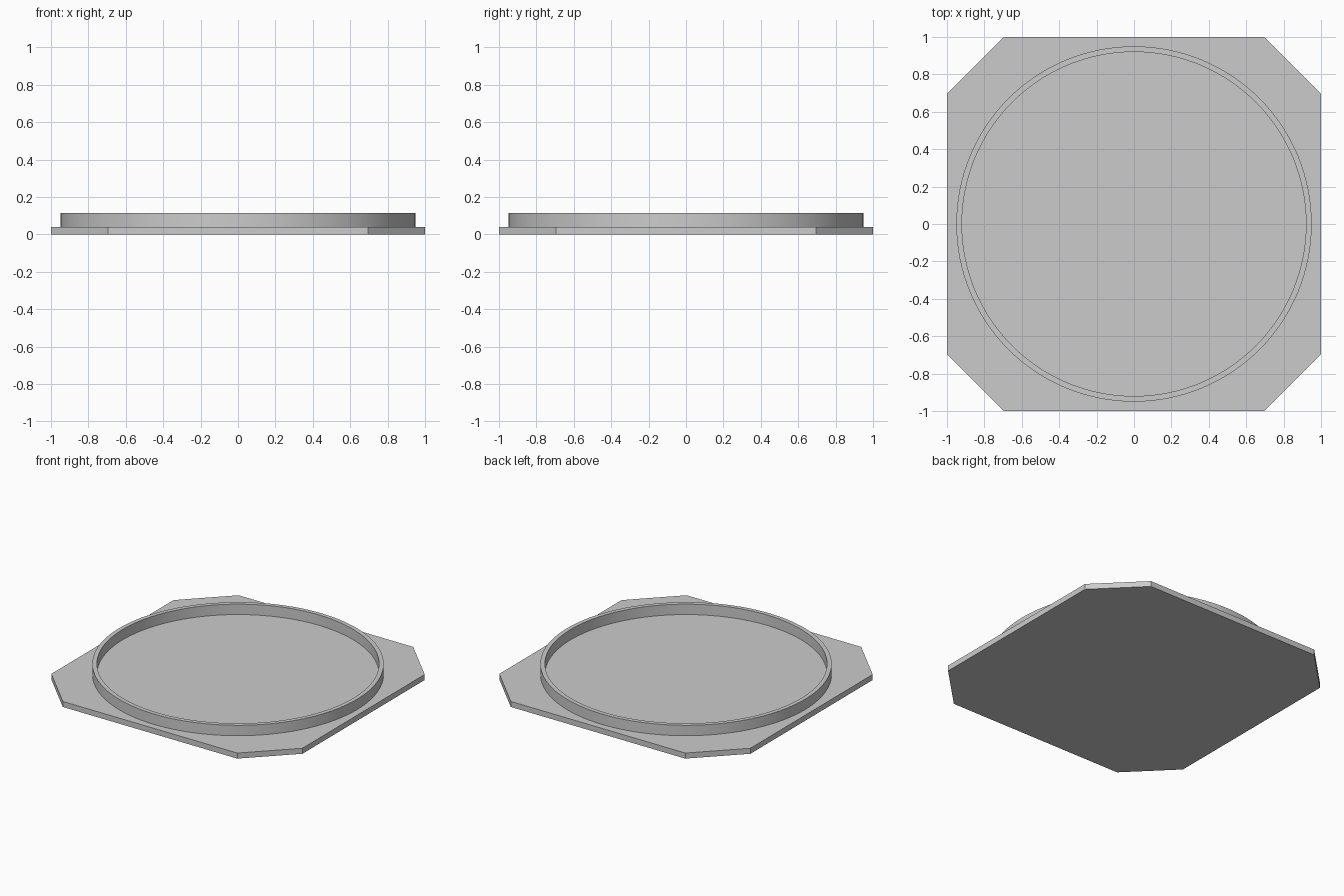
import bpy, bmesh, math

if "Cube" in bpy.data.objects:
    bpy.data.objects.remove(bpy.data.objects["Cube"], do_unlink=True)

PLATE_TOP = 0.04
RIM_TOP = 0.115

grey = bpy.data.materials.new("light_grey")
grey.use_nodes = True
colour = (0.6, 0.6, 0.6, 1)
grey.diffuse_color = colour
grey.node_tree.nodes["Principled BSDF"].inputs["Base Color"].default_value = colour


def add_object(name, bm):
    bmesh.ops.recalc_face_normals(bm, faces=bm.faces)
    mesh = bpy.data.meshes.new(name)
    bm.to_mesh(mesh)
    bm.free()
    mesh.materials.append(grey)
    obj = bpy.data.objects.new(name, mesh)
    bpy.context.collection.objects.link(obj)
    return obj


# Square base plate with cut corners
bm = bmesh.new()
half, cut = 1.0, 0.695
outline = [(half, -cut), (half, cut), (cut, half), (-cut, half),
           (-half, cut), (-half, -cut), (-cut, -half), (cut, -half)]
face = bm.faces.new([bm.verts.new((x, y, 0)) for x, y in outline])
top = bmesh.ops.extrude_face_region(bm, geom=[face])["geom"]
bmesh.ops.translate(bm, vec=(0, 0, PLATE_TOP),
                    verts=[v for v in top if isinstance(v, bmesh.types.BMVert)])
add_object("base_plate", bm)

# Raised round rim, spun from a rectangular section and open to the plate below
bm = bmesh.new()
inner, outer = 0.92, 0.95
profile = [bm.verts.new((r, 0, z)) for r, z in
           ((inner, PLATE_TOP), (inner, RIM_TOP), (outer, RIM_TOP), (outer, PLATE_TOP))]
edges = [bm.edges.new(pair) for pair in zip(profile, profile[1:])]
bmesh.ops.spin(bm, geom=profile + edges, cent=(0, 0, 0), axis=(0, 0, 1),
               angle=math.tau, steps=128)
bmesh.ops.remove_doubles(bm, verts=bm.verts, dist=0.0005)
rim = add_object("round_rim", bm)

# Make sure the open rim's normals face outwards
rim_bm = bmesh.new()
rim_bm.from_mesh(rim.data)
if any(f.normal.z < -0.5 for f in rim_bm.faces):
    bmesh.ops.reverse_faces(rim_bm, faces=rim_bm.faces)
rim_bm.to_mesh(rim.data)
rim_bm.free()

bpy.ops.object.select_all(action="DESELECT")
rim.select_set(True)
bpy.context.view_layer.objects.active = rim
bpy.ops.object.shade_smooth_by_angle(angle=math.radians(30))
